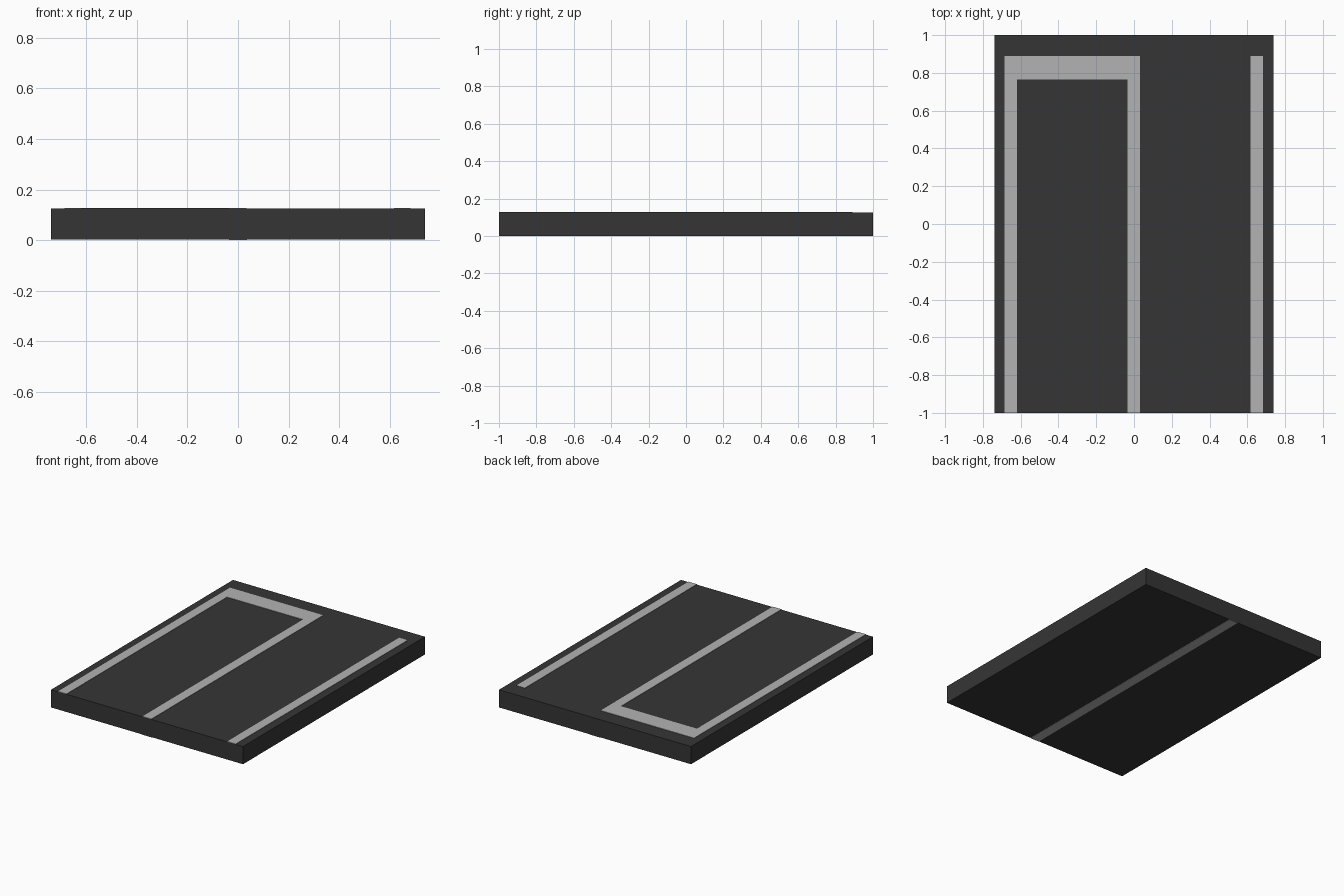
import bpy, bmesh

if "Cube" in bpy.data.objects:
    bpy.data.objects.remove(bpy.data.objects["Cube"])

SLAB_BOTTOM, SLAB_TOP, STRIPE = 0.002, 0.125, 0.003


def material(name, grey):
    mat = bpy.data.materials.new(name)
    mat.diffuse_color = (grey, grey, grey, 1)
    mat.use_nodes = True
    mat.node_tree.nodes["Principled BSDF"].inputs["Base Color"].default_value = mat.diffuse_color
    return mat


def prism(name, outline, z0, z1, mat):
    """Extrude a counter-clockwise flat outline from z0 up to z1."""
    bm = bmesh.new()
    base = bm.faces.new([bm.verts.new((x, y, z0)) for x, y in outline])
    top = bmesh.ops.extrude_face_region(bm, geom=[base], use_keep_orig=True)
    verts = [g for g in top["geom"] if isinstance(g, bmesh.types.BMVert)]
    bmesh.ops.translate(bm, verts=verts, vec=(0, 0, z1 - z0))
    bmesh.ops.recalc_face_normals(bm, faces=bm.faces)
    mesh = bpy.data.meshes.new(name)
    bm.to_mesh(mesh)
    bm.free()
    mesh.materials.append(mat)
    obj = bpy.data.objects.new(name, mesh)
    bpy.context.collection.objects.link(obj)
    return obj


def rect(x0, x1, y0, y1):
    return [(x0, y0), (x1, y0), (x1, y1), (x0, y1)]


asphalt = material("asphalt", 0.036)
paint = material("paint", 0.45)

# Paved slab
prism("slab", rect(-0.739, 0.739, -1, 1), SLAB_BOTTOM, SLAB_TOP, asphalt)

# Painted bay outline: two long legs joined by a wide bar at the back
bay = [(-0.685, -1), (-0.62, -1), (-0.62, 0.765), (-0.035, 0.765),
       (-0.035, -1), (0.033, -1), (0.033, 0.89), (-0.685, 0.89)]
prism("bay_outline", bay, SLAB_TOP, SLAB_TOP + STRIPE, paint)

# Single line on the right
prism("side_line", rect(0.617, 0.682, -1, 0.89), SLAB_TOP, SLAB_TOP + STRIPE, paint)

# Centre line on the underside
prism("underside_line", rect(-0.035, 0.035, -1, 1), 0, SLAB_BOTTOM, paint)
